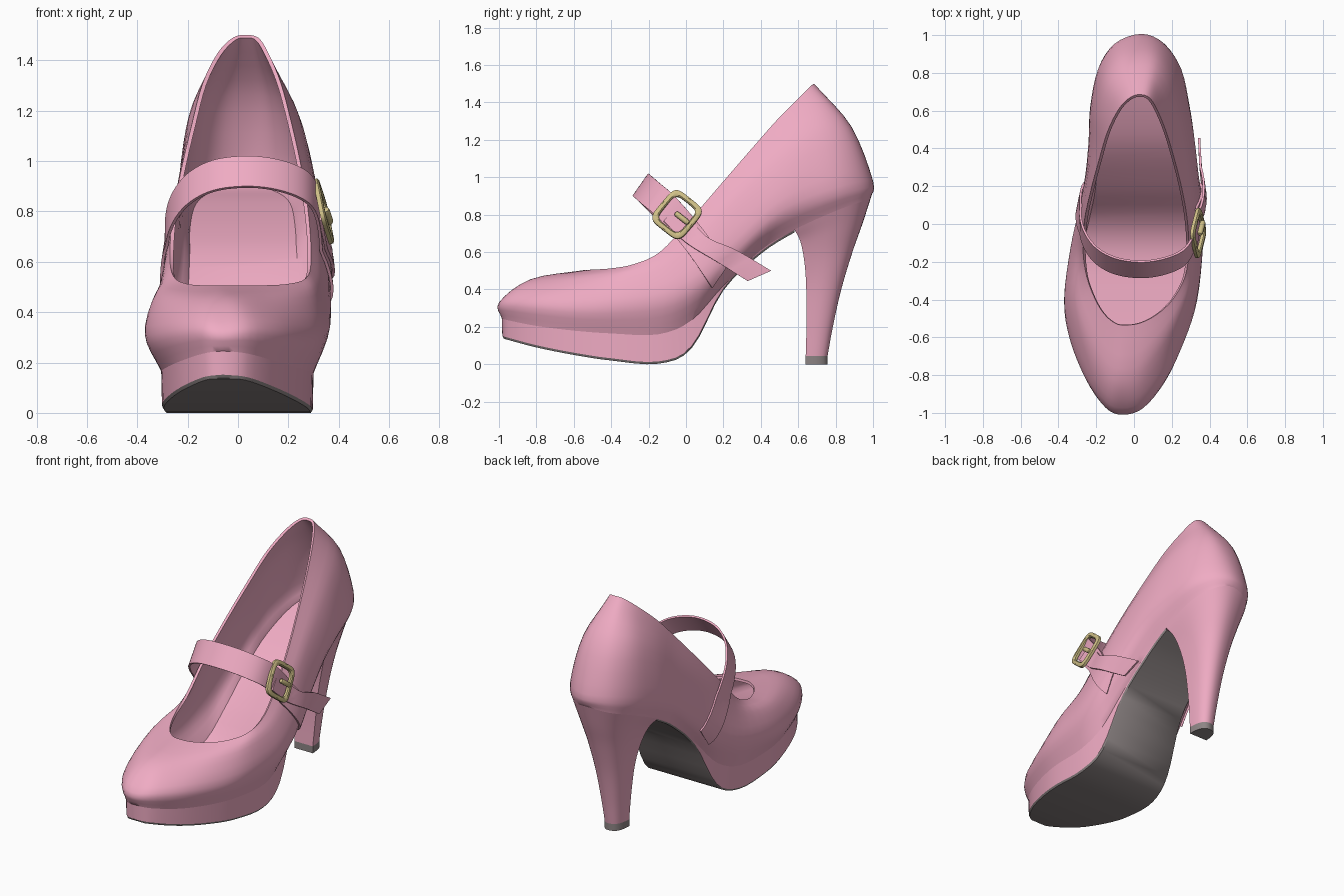
import bpy, bmesh, math
from mathutils import Vector as V
from mathutils.bvhtree import BVHTree

if "Cube" in bpy.data.objects:
    bpy.data.objects.remove(bpy.data.objects["Cube"])


def material(name, rgb):
    m = bpy.data.materials.new(name)
    m.diffuse_color = (*rgb, 1)
    m.use_nodes = True
    m.node_tree.nodes["Principled BSDF"].inputs["Base Color"].default_value = m.diffuse_color
    return m


PINK = material("pink_leather", (.87, .41, .55))
GREY = material("grey_rubber", (.27, .235, .235))
GOLD = material("pale_gold", (.62, .52, .24))


def spline(pts, n, closed=False):
    """Catmull-Rom curve through points, n samples per span."""
    p = [V(q) for q in pts]
    k = len(p)
    ext = [p[-1]] + p + p[:2] if closed else [2*p[0]-p[1]] + p + [2*p[-1]-p[-2]]
    out = []
    for i in range(k if closed else k - 1):
        a, b, c, d = ext[i:i+4]
        for j in range(n):
            t = j / n
            out.append(.5*(2*b + (c-a)*t + (2*a-5*b+4*c-d)*t*t + (3*b-a-3*c+d)*t**3))
    return out if closed else out + [p[-1]]


def grid(rows, closed=False):
    n = len(rows[0])
    verts = [p for r in rows for p in r]
    faces = []
    for r in range(len(rows) - 1):
        for i in range(n if closed else n - 1):
            j = (i + 1) % n
            faces.append((r*n+i, r*n+j, (r+1)*n+j, (r+1)*n+i))
    return verts, faces


def make(name, verts, faces, mat, thick=0, offset=-1, angle=40):
    me = bpy.data.meshes.new(name)
    me.from_pydata([tuple(v) for v in verts], [], faces)
    bm = bmesh.new()
    bm.from_mesh(me)
    bmesh.ops.remove_doubles(bm, verts=bm.verts, dist=1e-5)
    bmesh.ops.recalc_face_normals(bm, faces=bm.faces)
    bm.to_mesh(me)
    bm.free()
    me.materials.append(mat)
    ob = bpy.data.objects.new(name, me)
    bpy.context.collection.objects.link(ob)
    bpy.ops.object.select_all(action='DESELECT')
    ob.select_set(True)
    bpy.context.view_layer.objects.active = ob
    if thick:
        s = ob.modifiers.new("thickness", 'SOLIDIFY')
        s.thickness, s.offset = thick, offset
        bpy.ops.object.modifier_apply(modifier=s.name)
    bpy.ops.object.shade_smooth_by_angle(angle=math.radians(angle))
    return ob


# Outline stations from toe to heel: y, z, left x, right x
FEATHER = [(-.985, .245, -.06, -.06), (-.95, .235, -.14, .04), (-.8, .205, -.23, .15),
           (-.6, .18, -.285, .235), (-.4, .165, -.305, .285), (-.15, .16, -.285, .30),
           (.03, .235, -.245, .285), (.2, .42, -.21, .26), (.4, .61, -.2, .24),
           (.58, .72, -.2, .235), (.8, .82, -.175, .215), (.94, .87, -.1, .15), (.99, .895, .04, .04)]
LOW = [(-1, .33, -.06, -.06), (-.965, .34, -.15, .05), (-.82, .33, -.255, .17),
       (-.61, .31, -.34, .27), (-.4, .31, -.37, .335), (-.12, .34, -.335, .365),
       (.08, .44, -.29, .365), (.26, .6, -.255, .34), (.45, .78, -.24, .32),
       (.62, .88, -.232, .295), (.82, .95, -.19, .25), (.95, .98, -.1, .16), (1, .98, .04, .04)]
HIGH = [(-.83, .455, -.06, -.06), (-.81, .45, -.13, .02), (-.69, .45, -.215, .12),
        (-.53, .455, -.29, .225), (-.36, .465, -.33, .3), (-.13, .51, -.31, .335),
        (.06, .66, -.28, .335), (.23, .84, -.25, .315), (.42, 1.02, -.22, .285),
        (.6, 1.16, -.2, .25), (.76, 1.24, -.155, .2), (.86, 1.265, -.07, .13), (.885, 1.27, .04, .04)]
RIM = [(-.535, .505, -.05, -.05), (-.525, .505, -.1, .03), (-.48, .507, -.155, .12),
       (-.4, .513, -.205, .205), (-.28, .535, -.25, .27), (-.14, .6, -.27, .29),
       (.02, .77, -.262, .282), (.18, .955, -.228, .255), (.34, 1.14, -.185, .215),
       (.49, 1.31, -.14, .17), (.61, 1.43, -.08, .12), (.67, 1.49, -.02, .08), (.685, 1.5, .03, .03)]


def loop(st):
    left = [(l, y, z) for y, z, l, r in st]
    right = [(r, y, z) for y, z, l, r in st[1:-1]]
    return spline(left + right[::-1], 4, True)


# Upper: shell from the sole seam to the rim, with the insole floor
loops = [loop(s) for s in (FEATHER, LOW, HIGH, RIM)]
N = len(loops[0])
cols = [spline([l[i] for l in loops], 4) for i in range(N)]
verts, faces = grid(list(zip(*cols)), True)
bvh = BVHTree.FromPolygons(verts, faces)
floor = [(i, i+1, (N-i-1) % N, (N-i) % N) for i in range(1, N//2 - 1)]
floor += [(0, 1, N-1), (N//2 - 1, N//2, N//2 + 1)]
make("upper", verts, faces + floor, PINK, .016)

# Platform wall and grey outsole, toe to heel breast
seam = loops[0]
end = 36
path = [N - i for i in range(end, 0, -1)] + list(range(end + 1))
BOTTOM = [.14, .13, .09, .05, .02, .003, .085, .395, .59, .705]
zb = [max(0, p.z) for p in spline([(0, 0, z) for z in BOTTOM], 4)]


def sole_row(inset, up):
    out = []
    for i in path:
        p = seam[i % N]
        k = min(i, N - i)
        mid = (p.x + seam[(N - i) % N].x) / 2
        s = (p.x > mid) - (p.x < mid)
        out.append(V((p.x - s*inset, p.y + (inset if k < 3 else 0), min(zb[k] + up, p.z))))
    return out


make("platform", *grid([[seam[i % N] for i in path], sole_row(.003, .012)]), PINK)
verts, faces = grid([sole_row(.003, .012), sole_row(.01, 0)])
m = len(path)
faces += [(m+i, m+i+1, 2*m-2-i, 2*m-1-i) for i in range(end - 1)]
faces.append((m+end-1, m+end, m+end+1))
make("outsole", verts, faces, GREY)

# Heel: D-shaped sections shrinking from the seam down to the tip
top = [seam[i] for i in range(end, N - end + 1)]
top += [top[-1].lerp(top[0], t / 6) for t in range(1, 6)]
XC, W = .03, .21


def heel_row(yf, yb, zf, zk, w):
    row = []
    for p in top:
        v = (p.y - .58) / .41
        row.append(V((XC + (p.x - XC)*w/W, yf + (yb - yf)*v, zf + (zk - zf)*v)))
    return row


keys = [top] + [heel_row(*k) for k in ((.612, .943, .655, .75, .168), (.634, .89, .54, .6, .13),
        (.643, .83, .4, .4, .1), (.644, .785, .2, .2, .077), (.64, .757, .045, .045, .063))]
cols = [spline([k[i] for k in keys], 5) for i in range(len(top))]
make("heel", *grid(list(zip(*cols)), True), PINK)
verts, faces = grid([keys[-1], heel_row(.64, .757, 0, 0, .063)], True)
n = len(top)
make("heel_tip", verts, faces + [tuple(range(n, 2*n))], GREY)


def hug(p, gap):
    """Push a point outside the upper along x."""
    s = 1 if p.x > 0 else -1
    hit = bvh.ray_cast(V((2*s, p.y, p.z)), V((-s, 0, 0)))[0]
    if hit and hit.x*s > .1 and abs(p.x) > .15:
        p.x = s*max(abs(p.x), hit.x*s + gap)
    return p


def strip(name, a, b, gap):
    ea, eb = spline(a, 5), spline(b, 5)
    rows = [[hug(p.lerp(q, t / 4), gap) for p, q in zip(ea, eb)] for t in range(5)]
    make(name, *grid(rows), PINK, .012, 0)


# Strap over the instep, and its loose tail
centre = [(-.22, .18, .46), (-.27, .09, .58), (-.284, .01, .70), (-.262, -.08, .80), (-.2, -.165, .885),
          (-.1, -.22, .94), (.03, -.24, .957), (.15, -.225, .945), (.25, -.185, .91),
          (.302, -.125, .86), (.325, -.04, .77), (.33, .05, .66), (.33, .12, .56), (.28, .18, .47)]
half = V((0, .042, .06))
strip("strap", [V(c) - half for c in centre], [V(c) + half for c in centre], .008)
strip("strap_tail", [(.328, -.12, .765), (.35, 0, .65), (.362, .17, .545), (.35, .33, .445)],
      [(.312, -.03, .86), (.34, .1, .69), (.352, .27, .61), (.345, .455, .5)], .022)

# Buckle: rounded square frame with a prong
C = V((.338, -.048, .80))
U = V((.042, .165, -.13)).normalized()
T = V((-.035, .1, .165))
T = (T - U*T.dot(U)).normalized()
OUT = T.cross(U) if T.cross(U).x > 0 else U.cross(T)


def ring(r, h):
    pts = []
    for i in range(40):
        c, s = math.cos(i*math.tau/40), math.sin(i*math.tau/40)
        f = lambda q: math.copysign(abs(q)**.42, q)
        pts.append(C + U*f(c)*r + T*f(s)*(r + .008) + OUT*h)
    return pts


R = [ring(.105, -.008), ring(.105, .008), ring(.098, .014), ring(.082, .014), ring(.076, .008), ring(.076, -.008)]
make("buckle", *grid(R + [R[0]], True), GOLD)
prong = []
for d, r in ((-.012, .001), (-.008, .012), (.0, .015), (.07, .015), (.08, .011), (.085, .001)):
    prong.append([C + U*d + OUT*.012 + (T*math.cos(a*math.tau/12) + OUT*math.sin(a*math.tau/12))*r
                  for a in range(12)])
make("buckle_prong", *grid(prong, True), GOLD)
